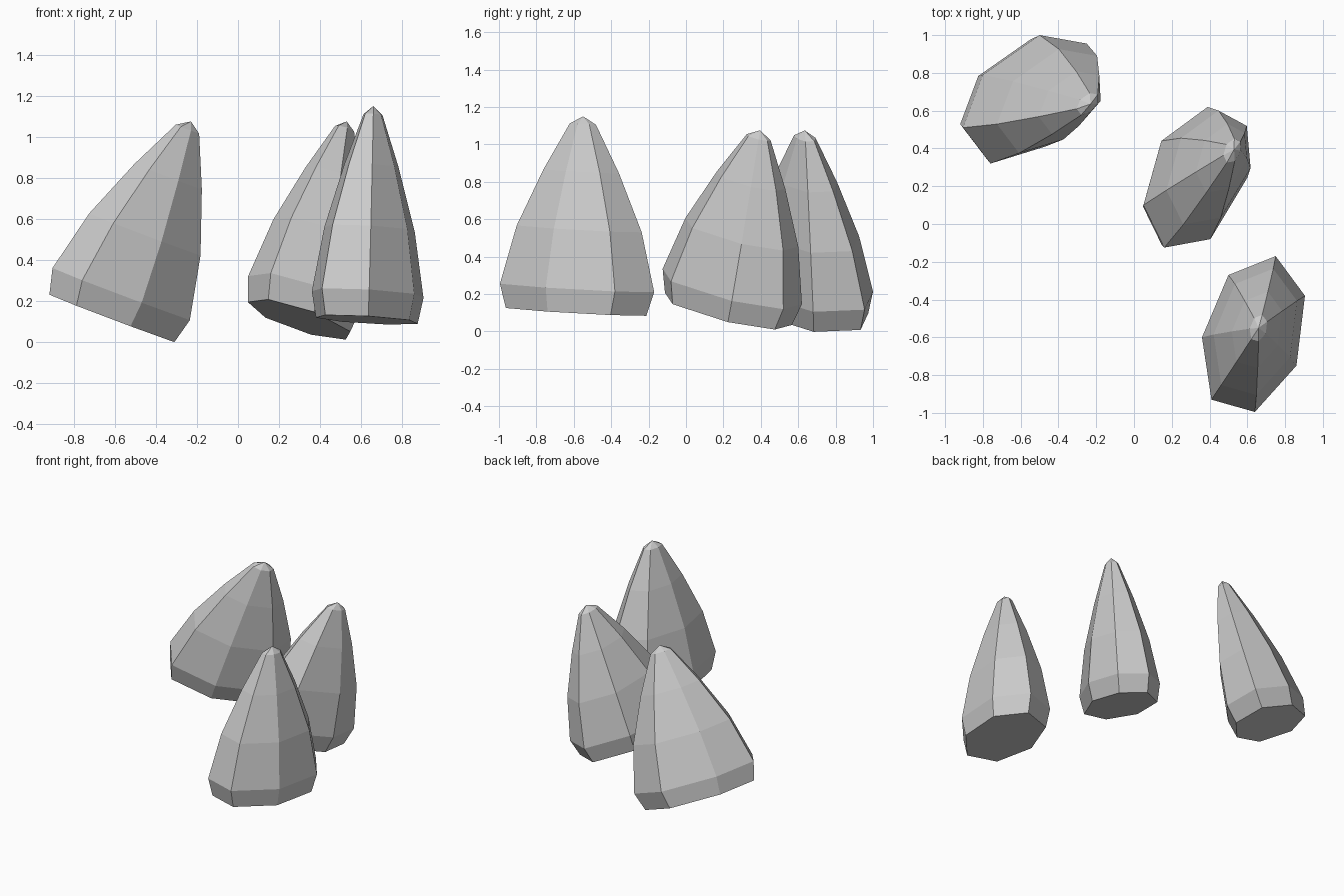
import bpy
import bmesh
from mathutils import Vector

cube = bpy.data.objects.get("Cube")
if cube:
    bpy.data.objects.remove(cube, do_unlink=True)

grey = bpy.data.materials.new("stone_grey")
grey.use_nodes = True
grey.diffuse_color = (0.6, 0.6, 0.6, 1)
grey.node_tree.nodes["Principled BSDF"].inputs["Base Color"].default_value = grey.diffuse_color

# Rounded taper: (position along the axis from widest ring to tip, ring scale)
TAPER = [(-0.14, 0.91), (0, 1), (0.345, 0.81), (0.68, 0.49), (0.955, 0.17)]


def make_spike(name, outline, tilt, height, tip):
    """Seven-sided tapering spike with a tilted widest ring and a pointed tip."""
    centre = sum((Vector((x, y, 0)) for x, y in outline), Vector()) / len(outline)
    centre.z = height
    axis = Vector(tip) - centre
    offsets = []
    for x, y in outline:
        dx, dy = x - centre.x, y - centre.y
        offsets.append(Vector((dx, dy, tilt[0] * dx + tilt[1] * dy)))

    bm = bmesh.new()
    rings = [[bm.verts.new(centre + axis * t + o * s) for o in offsets] for t, s in TAPER]
    point = bm.verts.new(tip)
    count = len(outline)
    for i in range(count):
        j = (i + 1) % count
        for low, high in zip(rings, rings[1:]):
            bm.faces.new((low[i], low[j], high[j], high[i]))
        bm.faces.new((rings[-1][i], rings[-1][j], point))
    bm.faces.new(rings[0][::-1])
    bmesh.ops.recalc_face_normals(bm, faces=bm.faces)

    mesh = bpy.data.meshes.new(name)
    bm.to_mesh(mesh)
    bm.free()
    mesh.materials.append(grey)
    obj = bpy.data.objects.new(name, mesh)
    bpy.context.collection.objects.link(obj)


# Three separate spikes leaning towards one another
make_spike("back_right_spike",
           [(-.905, .51), (-.76, .32), (-.47, .41), (-.235, .68),
            (-.25, .955), (-.5, 1), (-.8, .79)],
           (-.385, .02), .23, (-.23, .635, 1.075))
make_spike("middle_left_spike",
           [(.05, .1), (.16, -.125), (.405, -.08), (.6, .245),
            (.575, .52), (.39, .62), (.145, .44)],
           (-.24, -.18), .227, (.53, .395, 1.075))
make_spike("front_left_spike",
           [(.36, -.6), (.41, -.93), (.64, -.995), (.86, -.75),
            (.905, -.38), (.75, -.17), (.5, -.27)],
           (-.04, -.05), .235, (.66, -.55, 1.15))
